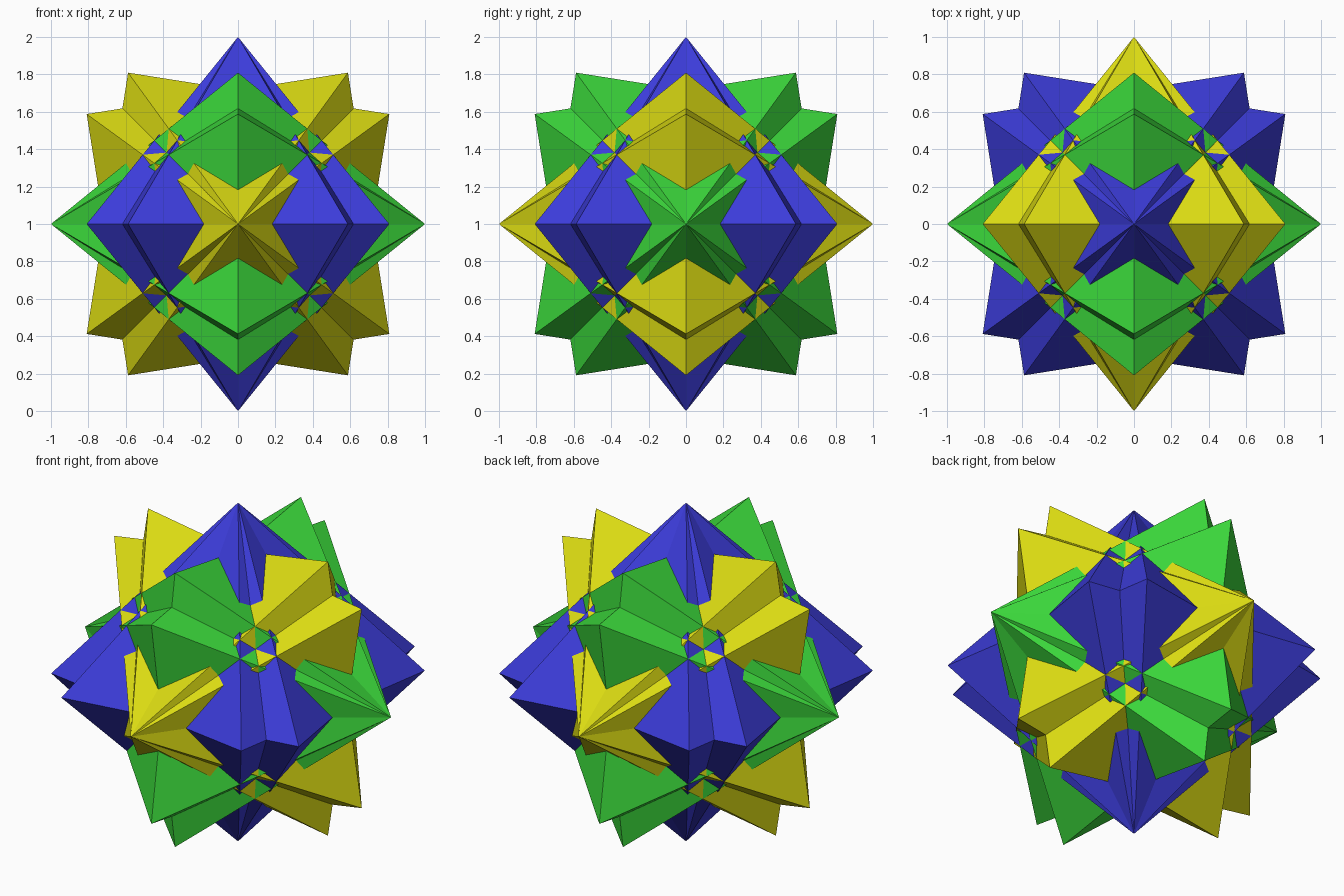
import bpy, bmesh, math
from mathutils import Matrix, Vector

if "Cube" in bpy.data.objects:
    bpy.data.objects.remove(bpy.data.objects["Cube"])


def material(name, rgb):
    m = bpy.data.materials.new(name)
    m.diffuse_color = (*rgb, 1.0)
    m.use_nodes = True
    m.node_tree.nodes["Principled BSDF"].inputs["Base Color"].default_value = m.diffuse_color
    return m


def octahedron(name, mat, transform):
    """Unit octahedron: a four-sided ring closed by an apex at each end."""
    bm = bmesh.new()
    ring = [bm.verts.new((math.cos(i * math.pi / 2), math.sin(i * math.pi / 2), 0))
            for i in range(4)]
    top, bottom = bm.verts.new((0, 0, 1)), bm.verts.new((0, 0, -1))
    for i in range(4):
        a, b = ring[i], ring[(i + 1) % 4]
        bm.faces.new((a, b, top))
        bm.faces.new((b, a, bottom))
    bm.transform(transform)
    bm.normal_update()
    mesh = bpy.data.meshes.new(name)
    bm.to_mesh(mesh)
    bm.free()
    mesh.materials.append(mat)
    obj = bpy.data.objects.new(name, mesh)
    bpy.context.collection.objects.link(obj)


# One colour per main axis
AXES = [
    ("upright", material("blue", (0.045, 0.045, 0.70)), (0, 0, 1), 0),
    ("sideways", material("green", (0.045, 0.70, 0.045)), (1, 1, 1), 120),
    ("lengthwise", material("yellow", (0.70, 0.70, 0.006)), (1, 1, 1), 240),
]

# Two octahedra per axis, twisted 9 degrees either way from the diagonal
lift = Matrix.Translation((0, 0, 1))
for label, mat, axis, turn in AXES:
    to_axis = Matrix.Rotation(math.radians(turn), 4, Vector(axis).normalized())
    for side, twist in (("left", 45 - 9), ("right", 45 + 9)):
        spin = Matrix.Rotation(math.radians(twist), 4, 'Z')
        octahedron(f"{label}_octahedron_{side}", mat, lift @ to_axis @ spin)
